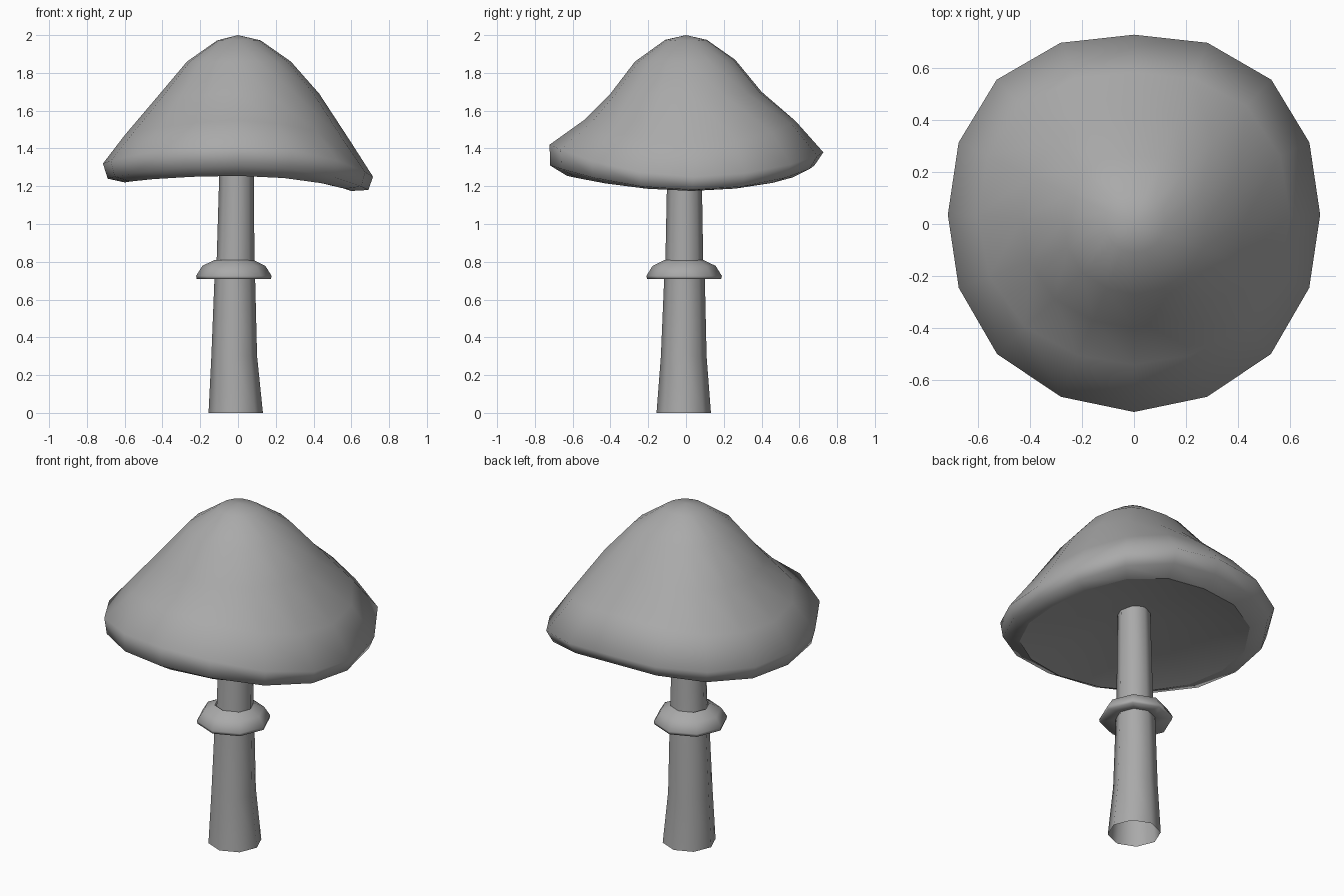
import bpy, bmesh
from math import sin, cos, tau

if "Cube" in bpy.data.objects:
    bpy.data.objects.remove(bpy.data.objects["Cube"])

# Shared mid-grey colour
grey = bpy.data.materials.new("mid_grey")
grey.diffuse_color = (.4, .4, .4, 1)
grey.use_nodes = True
grey.node_tree.nodes["Principled BSDF"].inputs["Base Color"].default_value = grey.diffuse_color


def loft(name, rings, start=None, end=None, sharp=()):
    """Skin closed rings from top to bottom, with optional pole points."""
    bm = bmesh.new()
    rows = [[bm.verts.new(p) for p in ring] for ring in rings]
    n = len(rows[0])
    for a, b in zip(rows, rows[1:]):
        for i in range(n):
            j = (i + 1) % n
            bm.faces.new((a[i], b[i], b[j], a[j]))
    if start:
        v = bm.verts.new(start)
        for i in range(n):
            bm.faces.new((v, rows[0][i], rows[0][(i + 1) % n]))
    if end:
        v = bm.verts.new(end)
        for i in range(n):
            bm.faces.new((v, rows[-1][(i + 1) % n], rows[-1][i]))
    for f in bm.faces:
        f.smooth = True
    for k in sharp:
        for i in range(n):
            bm.edges.get((rows[k][i], rows[k][(i + 1) % n])).smooth = False
    me = bpy.data.meshes.new(name)
    bm.to_mesh(me)
    bm.free()
    me.materials.append(grey)
    ob = bpy.data.objects.new(name, me)
    bpy.context.collection.objects.link(ob)
    return ob


def circle(cx, cy, r, z, n=8):
    return [(cx + r * cos(tau * i / n), cy + r * sin(tau * i / n), z) for i in range(n)]


# Cap: wavy rim blended from four side profiles (radius, height)
right = [(.12, 1.972), (.28, 1.86), (.43, 1.69), (.60, 1.43), (.715, 1.25), (.69, 1.18), (.60, 1.175)]
left = [(.11, 1.972), (.27, 1.86), (.43, 1.67), (.60, 1.47), (.715, 1.32), (.69, 1.24), (.60, 1.22)]
back = [(.11, 1.975), (.26, 1.87), (.40, 1.70), (.58, 1.545), (.727, 1.38), (.68, 1.31), (.59, 1.26)]
front = [(.11, 1.975), (.27, 1.86), (.40, 1.69), (.54, 1.55), (.722, 1.42), (.72, 1.31), (.63, 1.255)]


def cap_point(k, a):
    px = (right if cos(a) > 0 else left)[k]
    py = (back if sin(a) > 0 else front)[k]
    w = cos(a) ** 2
    r = (px[0] * w + py[0] * (1 - w)) * (1 + .035 * sin(2 * a) ** 2)
    z = px[1] * w + py[1] * (1 - w)
    return (r * cos(a), r * sin(a) + .05 * r * abs(cos(a)), z)


cap_rings = [[cap_point(k, tau * i / 16) for i in range(16)] for k in range(7)]
loft("cap", cap_rings, start=(0, 0, 2.0), end=(0, 0, 1.39), sharp=(6,))

# Stem: slightly bent tapering tube, open at the base
loft("stem", [circle(-.006, -.008, .089, 1.40), circle(-.013, -.009, .100, .81),
              circle(-.017, -.008, .108, .70), circle(-.020, -.012, .121, .30),
              circle(-.012, -.012, .144, 0)])

# Skirt ring around the stem
loft("stem_ring", [circle(-.022, -.01, r, z) for r, z in
                   [(.102, .81), (.167, .778), (.200, .725), (.196, .708), (.102, .722)]])
